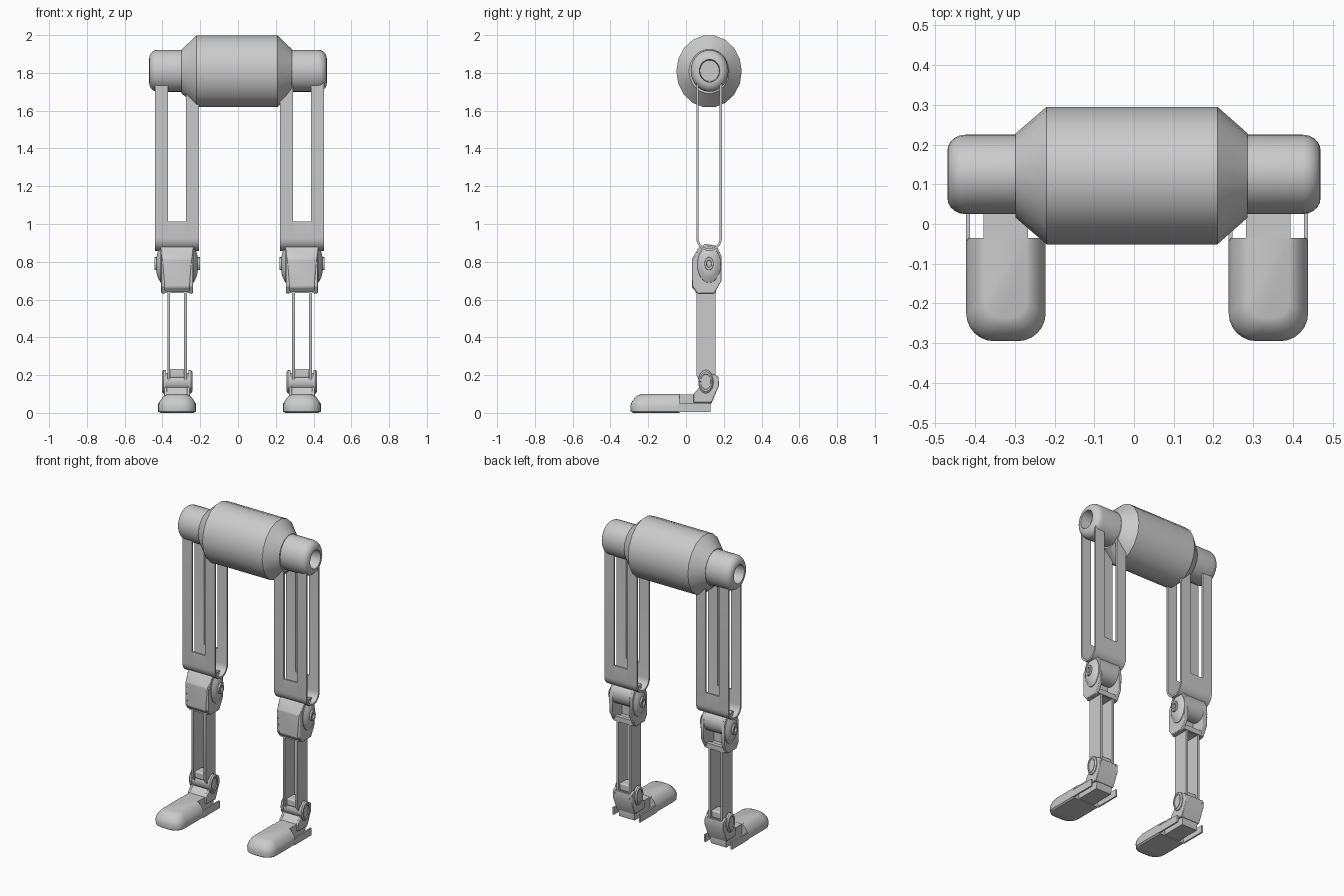
import bpy, bmesh, math

if "Cube" in bpy.data.objects:
    bpy.data.objects.remove(bpy.data.objects["Cube"])

GREY = bpy.data.materials.new("plain grey")
GREY.use_nodes = True
GREY.diffuse_color = (0.6, 0.6, 0.6, 1)
GREY.node_tree.nodes["Principled BSDF"].inputs["Base Color"].default_value = (0.6, 0.6, 0.6, 1)


def finish(name, bm, bevel=0, smooth=True):
    bmesh.ops.recalc_face_normals(bm, faces=bm.faces[:])
    mesh = bpy.data.meshes.new(name)
    bm.to_mesh(mesh)
    bm.free()
    ob = bpy.data.objects.new(name, mesh)
    bpy.context.collection.objects.link(ob)
    mesh.materials.append(GREY)
    if bevel:
        mod = ob.modifiers.new("soft edges", "BEVEL")
        mod.width, mod.segments = bevel, 2
    if smooth:
        bpy.ops.object.select_all(action="DESELECT")
        ob.select_set(True)
        bpy.context.view_layer.objects.active = ob
        bpy.ops.object.shade_smooth_by_angle(angle=math.radians(32))
    return ob


def loft(name, rings, bevel=0):
    """Skin a list of equal-length point rings and cap both ends."""
    bm = bmesh.new()
    rows = [[bm.verts.new(p) for p in ring] for ring in rings]
    n = len(rows[0])
    for a, b in zip(rows, rows[1:]):
        for i in range(n):
            bm.faces.new((a[i], a[(i + 1) % n], b[(i + 1) % n], b[i]))
    bm.faces.new(rows[0])
    bm.faces.new(rows[-1])
    return finish(name, bm, bevel)


def prism(name, profile, x0, x1, bevel=0):
    """Extrude a y-z profile along x."""
    return loft(name, [[(x, y, z) for y, z in profile] for x in (x0, x1)], bevel)


def box(name, x0, x1, y0, y1, z0, z1, bevel=0):
    return prism(name, [(y0, z0), (y1, z0), (y1, z1), (y0, z1)], x0, x1, bevel)


def turned(name, y, z, stations, sides=24, squash=0.9):
    """Turn (x, radius) stations about an axis along x."""
    angles = [2 * math.pi * i / sides for i in range(sides)]
    return loft(name, [[(x, y + r * squash * math.cos(a), z + r * math.sin(a)) for a in angles]
                       for x, r in stations])


def u_profile(top, y_mid=0.1225, z_mid=0.925, r=0.068, thick=0.012):
    """Thin U band: down the front, round the bottom and up the back."""
    arc = [math.pi * (1 + i / 12) for i in range(13)]
    outer = [(y_mid + r * math.cos(a), z_mid + r * math.sin(a)) for a in arc]
    q = r - thick
    inner = [(y_mid + q * math.cos(a), z_mid + q * math.sin(a)) for a in reversed(arc)]
    return ([(y_mid - r, top)] + outer + [(y_mid + r, top), (y_mid + q, top)]
            + inner + [(y_mid - q, top)])


# Pelvis drum with coned ends
turned("pelvis_drum", 0.122, 1.808,
       [(-0.298, 0.118), (-0.22, 0.1925), (0.21, 0.1925), (0.286, 0.118)], 18)

# Hip sockets with rounded rims and a recess in each end
for side, s in (("right", -1), ("left", 1)):
    rim = [(0.425 + 0.045 * math.sin(t), 0.066 + 0.045 * math.cos(t))
           for t in [math.pi / 2 * i / 5 for i in range(6)]]
    turned(side + "_hip_socket", 0.125, 1.811,
           [(s * x, r) for x, r in [(0.27, 0.111)] + rim + [(0.47, 0.06), (0.40, 0.056)]], 28)


def foot_outline(cx, inset, z):
    """Toe-rounded outline, with a straight rear edge."""
    w, front, rear, corner = 0.1 - inset, -0.295 + inset * 1.2, -0.035, 0.07 - inset * 0.6
    pts = [(cx - w, rear)]
    for sx, start in ((-1, math.pi), (1, 1.5 * math.pi)):
        for i in range(7):
            a = start + math.pi / 2 * i / 6
            pts.append((cx + sx * (w - corner) + corner * math.cos(a),
                        front + corner + corner * math.sin(a)))
    return [(x, y, z) for x, y in pts + [(cx + w, rear)]]


def build_leg(side, cx):
    def nm(part):
        return side + "_" + part

    # Thigh: two slotted U bands joined at the bottom
    rails = u_profile(1.76)
    for label, s in (("inner", -1), ("outer", 1)):
        prism(nm(label + "_thigh_band"), rails, cx + s * 0.048, cx + s * 0.117)
    prism(nm("thigh_bridge"), u_profile(1.012), cx - 0.048, cx + 0.048)

    # Knee: front shield, tapering downwards
    shield = [(0.07, 0.88, 0.088), (0.031, 0.815, 0.078), (0.031, 0.665, 0.066), (0.055, 0.637, 0.066)]
    loft(nm("knee_shield"),
         [[(cx - w, y, z), (cx + w, y, z), (cx + w, 0.085, z), (cx - w, 0.085, z)]
          for y, z, w in shield], 0.006)
    cheek = [(0.07, 0.87), (0.035, 0.81), (0.035, 0.67), (0.06, 0.633), (0.15, 0.633),
             (0.188, 0.70), (0.188, 0.83), (0.16, 0.885), (0.10, 0.895)]
    turned(nm("knee_barrel"), 0.122, 0.815, [(cx - 0.07, 0.073), (cx + 0.07, 0.073)])
    box(nm("knee_rear_bar"), cx - 0.07, cx + 0.07, 0.135, 0.16, 0.637, 0.67)
    box(nm("knee_base"), cx - 0.066, cx + 0.066, 0.05, 0.15, 0.634, 0.655)

    # Shin foot bridge and ankle centre
    box(nm("shin_bridge"), cx - 0.04, cx + 0.04, 0.07, 0.145, 0.185, 0.232, 0.008)
    turned(nm("ankle_pin"), 0.105, 0.165, [(cx - 0.06, 0.045), (cx + 0.06, 0.045)], 20, 0.8)

    for label, s in (("inner", -1), ("outer", 1)):
        def span(a, b):
            return cx + s * a, cx + s * b

        # Knee cheeks, domed discs and hollow bolts
        prism(nm(label + "_knee_cheek"), cheek, *span(0.062, 0.084), 0.004)
        turned(nm(label + "_knee_disc"), 0.122, 0.785,
               [(cx + s * x, r) for x, r in
                ((0.08, 0.097), (0.088, 0.095), (0.102, 0.068), (0.108, 0.045))], 24, 0.65)
        turned(nm(label + "_knee_bolt"), 0.122, 0.79,
               [(cx + s * x, r) for x, r in
                ((0.10, 0.036), (0.12, 0.034), (0.12, 0.02), (0.108, 0.018))], 12, 0.7)

        # Shin plates
        prism(nm(label + "_shin_plate"),
              [(0.055, 0.65), (0.055, 0.20), (0.08, 0.15), (0.13, 0.15), (0.157, 0.19), (0.157, 0.65)],
              *span(0.037, 0.052))

        # Ankle cheeks and discs
        prism(nm(label + "_ankle_cheek"),
              [(0.04, 0.055), (0.04, 0.10), (0.075, 0.14), (0.10, 0.2), (0.15, 0.205),
               (0.172, 0.19), (0.175, 0.145), (0.135, 0.055)], *span(0.053, 0.068), 0.003)
        turned(nm(label + "_ankle_disc"), 0.105, 0.165,
               [(cx + s * x, r) for x, r in
                ((0.06, 0.062), (0.073, 0.062), (0.081, 0.052), (0.081, 0.042), (0.076, 0.04))], 20, 0.65)

        # Low heel rails along the outside of the foot
        box(nm(label + "_heel_rail"), *span(0.09, 0.1), -0.04, 0.13, 0.005, 0.052)

    # Heel back plate and instep
    prism(nm("heel_plate"),
          [(0.118, 0.05), (0.135, 0.05), (0.175, 0.145), (0.17, 0.19), (0.157, 0.19), (0.157, 0.145)],
          cx - 0.064, cx + 0.064)
    prism(nm("instep"),
          [(-0.05, 0.005), (0.125, 0.005), (0.132, 0.055), (0.12, 0.10), (0.075, 0.135), (0.04, 0.098),
           (-0.05, 0.098)], cx - 0.056, cx + 0.056)

    # Loaf-shaped foot
    loft(nm("foot"), [foot_outline(cx, inset, z) for inset, z in
                      ((0.012, 0), (0.002, 0.008), (0, 0.036), (0.006, 0.058),
                       (0.022, 0.082), (0.036, 0.094), (0.048, 0.099))])


build_leg("right", -0.3225)
build_leg("left", 0.3385)
